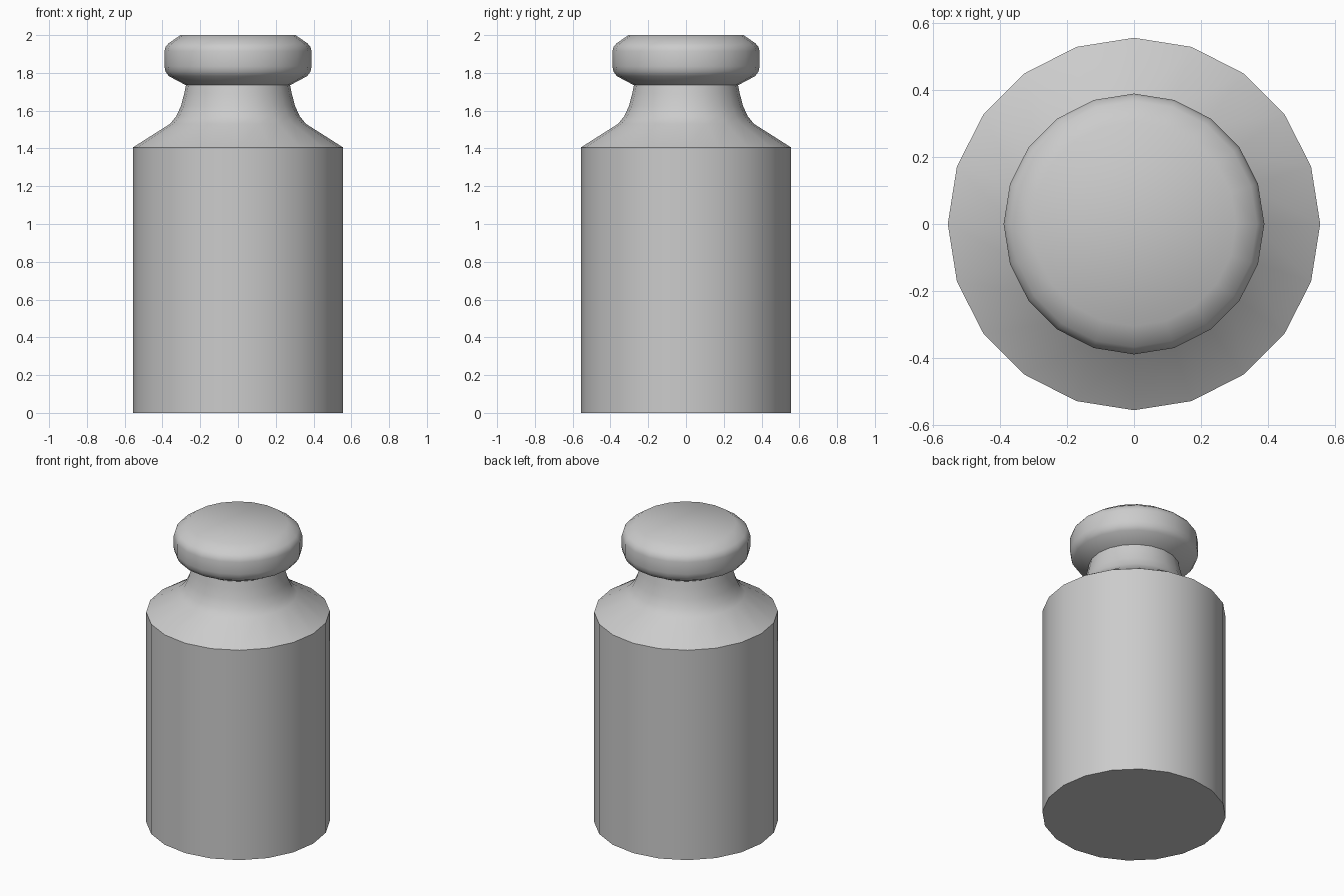
import bpy, bmesh
from math import cos, sin, pi, radians

if "Cube" in bpy.data.objects:
    bpy.data.objects.remove(bpy.data.objects["Cube"])

SIDES = 20


def lathe(name, profile, cap_bottom=False, cap_top=False):
    """Spin (radius, height) points, listed bottom to top, around z."""
    bm = bmesh.new()
    rings = [[bm.verts.new((r * cos(2 * pi * i / SIDES), r * sin(2 * pi * i / SIDES), z))
              for i in range(SIDES)] for r, z in profile]
    for low, high in zip(rings, rings[1:]):
        for i in range(SIDES):
            j = (i + 1) % SIDES
            bm.faces.new((low[i], low[j], high[j], high[i]))
    if cap_bottom:
        bm.faces.new(rings[0][::-1])
    if cap_top:
        bm.faces.new(rings[-1])
    mesh = bpy.data.meshes.new(name)
    bm.to_mesh(mesh)
    bm.free()
    obj = bpy.data.objects.new(name, mesh)
    bpy.context.collection.objects.link(obj)
    bpy.ops.object.select_all(action='DESELECT')
    obj.select_set(True)
    bpy.context.view_layer.objects.active = obj
    bpy.ops.object.shade_smooth_by_angle(angle=radians(45))
    return obj


# Cylindrical body with sloped shoulder and flared neck
lathe("body", [(0.557, 0), (0.557, 1.405), (0.36, 1.53), (0.327, 1.57),
               (0.302, 1.625), (0.285, 1.69), (0.276, 1.735)], cap_bottom=True)

# Rounded knob on top of the neck
lathe("knob", [(0.276, 1.735), (0.367, 1.783), (0.384, 1.808), (0.39, 1.835),
               (0.39, 1.915), (0.383, 1.938), (0.368, 1.956), (0.305, 2.0)], cap_top=True)
